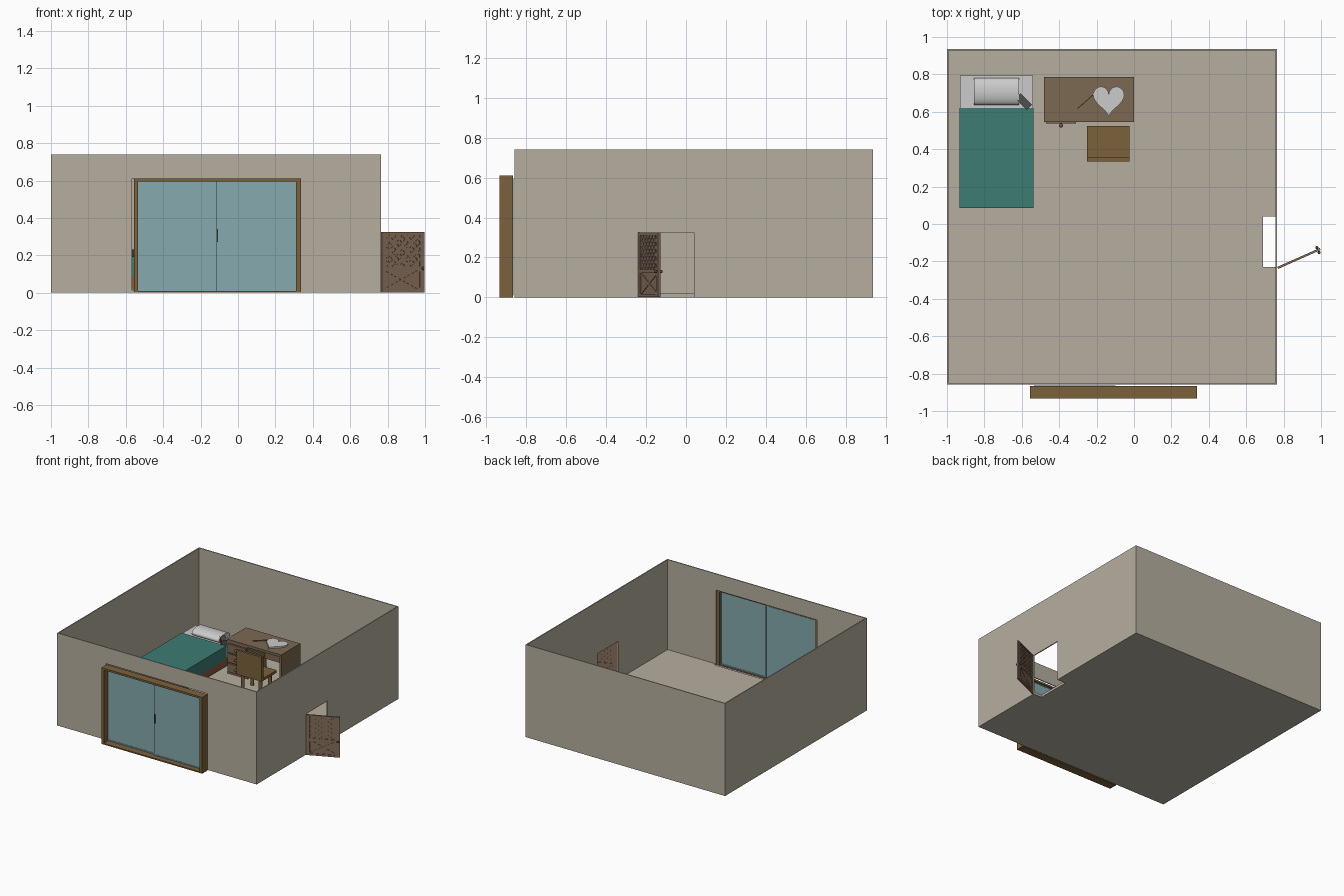
import bpy, bmesh, math
from mathutils import Matrix, Vector

if "Cube" in bpy.data.objects:
    bpy.data.objects.remove(bpy.data.objects["Cube"])


def material(name, r, g, b):
    m = bpy.data.materials.new(name)
    m.diffuse_color = (r, g, b, 1)
    m.use_nodes = True
    m.node_tree.nodes["Principled BSDF"].inputs["Base Color"].default_value = m.diffuse_color
    return m


PLASTER = material("plaster", 0.47, 0.43, 0.35)
OAK = material("oak", 0.20, 0.12, 0.045)
DESK_WOOD = material("desk_wood", 0.20, 0.14, 0.085)
DOOR_WOOD = material("door_wood", 0.23, 0.15, 0.10)
BED_WOOD = material("bed_wood", 0.24, 0.10, 0.05)
GLASS = material("glass", 0.24, 0.40, 0.43)
COVER = material("cover", 0.045, 0.20, 0.17)
DARK = material("dark", 0.08, 0.08, 0.08)
BRONZE = material("bronze", 0.10, 0.06, 0.04)


def finish(name, bm, mat, matrix=None, smooth=False):
    if matrix:
        bm.transform(matrix)
    bmesh.ops.recalc_face_normals(bm, faces=bm.faces[:])
    me = bpy.data.meshes.new(name)
    bm.to_mesh(me)
    bm.free()
    ob = bpy.data.objects.new(name, me)
    bpy.context.collection.objects.link(ob)
    if mat:
        me.materials.append(mat)
    if smooth:
        bpy.ops.object.select_all(action='DESELECT')
        ob.select_set(True)
        bpy.context.view_layer.objects.active = ob
        bpy.ops.object.shade_smooth_by_angle()
    return ob


def boxes(name, spans, mat, matrix=None):
    """One object from boxes given as (x0, x1, y0, y1, z0, z1)."""
    bm = bmesh.new()
    for x0, x1, y0, y1, z0, z1 in spans:
        m = (Matrix.Translation(((x0 + x1) / 2, (y0 + y1) / 2, (z0 + z1) / 2))
             @ Matrix.Diagonal((x1 - x0, y1 - y0, z1 - z0, 1)))
        bmesh.ops.create_cube(bm, size=1, matrix=m)
    return finish(name, bm, mat, matrix)


def rod(name, a, b, r0, r1, sides, mat, matrix=None, smooth=False):
    a, b = Vector(a), Vector(b)
    bm = bmesh.new()
    m = (Matrix.Translation((a + b) / 2)
         @ (b - a).to_track_quat('Z', 'Y').to_matrix().to_4x4())
    bmesh.ops.create_cone(bm, cap_ends=True, segments=sides, radius1=r0,
                          radius2=r1, depth=(b - a).length, matrix=m)
    return finish(name, bm, mat, matrix, smooth)


def ball(name, c, r, mat, matrix=None):
    bm = bmesh.new()
    bmesh.ops.create_uvsphere(bm, u_segments=16, v_segments=10, radius=r,
                              matrix=Matrix.Translation(c))
    return finish(name, bm, mat, matrix, True)


# Room shell: hollowed box with door and window openings
room = boxes("room_shell", [(-1, 0.765, -0.857, 0.935, 0, 0.74)], PLASTER)
cuts = {"hollow": (-0.992, 0.757, -0.849, 0.927, 0.02, 1),
        "door_opening": (0.69, 0.9, -0.23, 0.04, -0.1, 0.325),
        "window_opening": (-0.566, 0.33, -0.95, -0.83, 0.012, 0.61)}
bpy.context.view_layer.objects.active = room
for cut_name, span in cuts.items():
    cutter = boxes(cut_name, [span], None)
    cutter.hide_render = True
    mod = room.modifiers.new(cut_name, 'BOOLEAN')
    mod.operation = 'DIFFERENCE'
    mod.solver = 'EXACT'
    mod.object = cutter
    bpy.ops.object.modifier_apply(modifier=cut_name)
    bpy.data.objects.remove(cutter)

# Sliding window: deep frame, two offset panes with thin sashes, handles
boxes("window_frame", [(-0.555, -0.535, -0.932, -0.866, 0, 0.61),
                       (0.31, 0.336, -0.932, -0.866, 0, 0.61),
                       (-0.535, 0.31, -0.932, -0.866, 0.595, 0.61),
                       (-0.535, 0.31, -0.932, -0.866, 0, 0.010)], OAK)
for side, x0, x1, y in (("left", -0.535, -0.098, -0.870), ("right", -0.118, 0.31, -0.884)):
    boxes(side + "_pane", [(x0 + 0.006, x1 - 0.006, y - 0.003, y + 0.003, 0.018, 0.589)], GLASS)
    boxes(side + "_sash", [(x0, x0 + 0.006, y - 0.006, y + 0.006, 0.01, 0.595),
                           (x1 - 0.006, x1, y - 0.006, y + 0.006, 0.01, 0.595),
                           (x0 + 0.006, x1 - 0.006, y - 0.006, y + 0.006, 0.01, 0.018),
                           (x0 + 0.006, x1 - 0.006, y - 0.006, y + 0.006, 0.589, 0.595)], GLASS)
boxes("window_handle", [(-0.113, -0.107, -0.898, -0.890, 0.27, 0.34)], DARK)

# Open door in local axes: u along the leaf, hinge at the origin
D = Matrix.Translation((0.768, -0.235, 0)) @ Matrix.Rotation(math.radians(24), 4, 'Z')
L, T = 0.249, 0.006
U0, U1 = 0.027, 0.222
boxes("door_frame", [(0, U0, -T, T, 0.002, 0.324), (U1, L, -T, T, 0.002, 0.324),
                     (U0, U1, -T, T, 0.002, 0.018), (U0, U1, -T, T, 0.122, 0.14),
                     (U0, U1, -T, T, 0.31, 0.324)], DOOR_WOOD, D)
boxes("door_panel", [(U0, U1, -0.0015, 0.0015, 0.018, 0.31)], DOOR_WOOD, D)


def slat(name, u0, z0, u1, z1, w):
    length = math.hypot(u1 - u0, z1 - z0)
    m = (D @ Matrix.Translation(((u0 + u1) / 2, 0, (z0 + z1) / 2))
         @ Matrix.Rotation(-math.atan2(z1 - z0, u1 - u0), 4, 'Y'))
    boxes(name, [(-length / 2, length / 2, -0.0045, 0.0045, -w / 2, w / 2)], DOOR_WOOD, m)


# Diagonal lattice above, crossed braces below
slat("door_brace_a", U0, 0.02, U1, 0.12, 0.012)
slat("door_brace_b", U0, 0.12, U1, 0.02, 0.012)
H, W = 0.17, U1 - U0
for i in range(-4, 6):
    c = i * 0.036 + 0.006
    lo, hi = max(0, c), min(W, c + H)
    if hi - lo > 0.01:
        slat("lattice_up", U0 + lo, 0.14 + lo - c, U0 + hi, 0.14 + hi - c, 0.009)
        slat("lattice_down", U1 - lo, 0.14 + lo - c, U1 - hi, 0.14 + hi - c, 0.009)
rod("door_knob_stem", (0.236, -0.015, 0.13), (0.236, 0.015, 0.13), 0.004, 0.004, 12, BRONZE, D, True)
for s in (-1, 1):
    ball("door_knob", (0.236, s * 0.015, 0.13), 0.008, BRONZE, D)

# Bed
boxes("bed_frame", [(-0.928, -0.542, 0.088, 0.793, 0.03, 0.10)]
      + [(x, x + 0.03, y, y + 0.03, 0.02, 0.03) for x in (-0.928, -0.572) for y in (0.088, 0.763)], BED_WOOD)
boxes("mattress", [(-0.93, -0.54, 0.62, 0.795, 0.10, 0.19)], None)
boxes("bed_cover", [(-0.932, -0.538, 0.085, 0.62, 0.09, 0.195)], COVER)
rod("pillow", (-0.855, 0, 0), (-0.615, 0, 0), 0.072, 0.072, 32, None,
    Matrix.Translation((0, 0.708, 0.205)) @ Matrix.Diagonal((1, 1, 0.45, 1)), True)
boxes("bedside_gadget", [(-0.043, 0.043, -0.02, 0.02, 0, 0.04)], DARK,
      Matrix.Translation((-0.59, 0.655, 0.19)) @ Matrix.Rotation(math.radians(-45), 4, 'Z'))

# Desk with drawer pedestal on the left, panel on the right
TOP = 0.295
boxes("desk_top", [(-0.48, 0, 0.545, 0.787, TOP - 0.02, TOP)], DESK_WOOD)
boxes("desk_body", [(-0.48, -0.30, 0.55, 0.787, 0.02, TOP - 0.02),
                    (-0.02, 0, 0.55, 0.787, 0.02, TOP - 0.02),
                    (-0.30, -0.02, 0.772, 0.787, 0.10, TOP - 0.02)], DESK_WOOD)
for i in range(3):
    z = 0.04 + i * 0.078
    boxes("drawer_front", [(-0.47, -0.31, 0.537, 0.55, z, z + 0.068)], DESK_WOOD)
    ball("drawer_knob", (-0.39, 0.527, z + 0.034), 0.011, OAK)

# Chair
boxes("seat", [(-0.25, -0.025, 0.335, 0.525, 0.155, 0.175)], OAK)
boxes("backrest", [(-0.25, -0.025, 0.335, 0.355, 0.175, 0.35)], OAK)
for x in (-0.215, -0.06):
    for y in (0.37, 0.49):
        rod("chair_leg", (x, y, 0.02), (x, y, 0.155), 0.013, 0.013, 16, OAK, None, True)

# Heart plaque and pencil on the desk
bm = bmesh.new()
ring = []
for i in range(48):
    t = i * math.tau / 48
    hx = 16 * math.sin(t) ** 3
    hy = 13 * math.cos(t) - 5 * math.cos(2 * t) - 2 * math.cos(3 * t) - math.cos(4 * t)
    ring.append(bm.verts.new((-0.135 + hx * 0.0052, 0.668 + hy * 0.0056, TOP)))
face = bm.faces.new(ring)
ext = bmesh.ops.extrude_face_region(bm, geom=[face])
bmesh.ops.translate(bm, vec=(0, 0, 0.012),
                    verts=[v for v in ext["geom"] if isinstance(v, bmesh.types.BMVert)])
finish("heart_plaque", bm, None)
rod("pencil", (-0.295, 0.624, TOP + 0.005), (-0.21, 0.70, TOP + 0.005), 0.005, 0.005, 6, OAK)
rod("pencil_tip", (-0.295, 0.624, TOP + 0.005), (-0.306, 0.614, TOP + 0.005), 0.005, 0.0005, 6, DARK)
